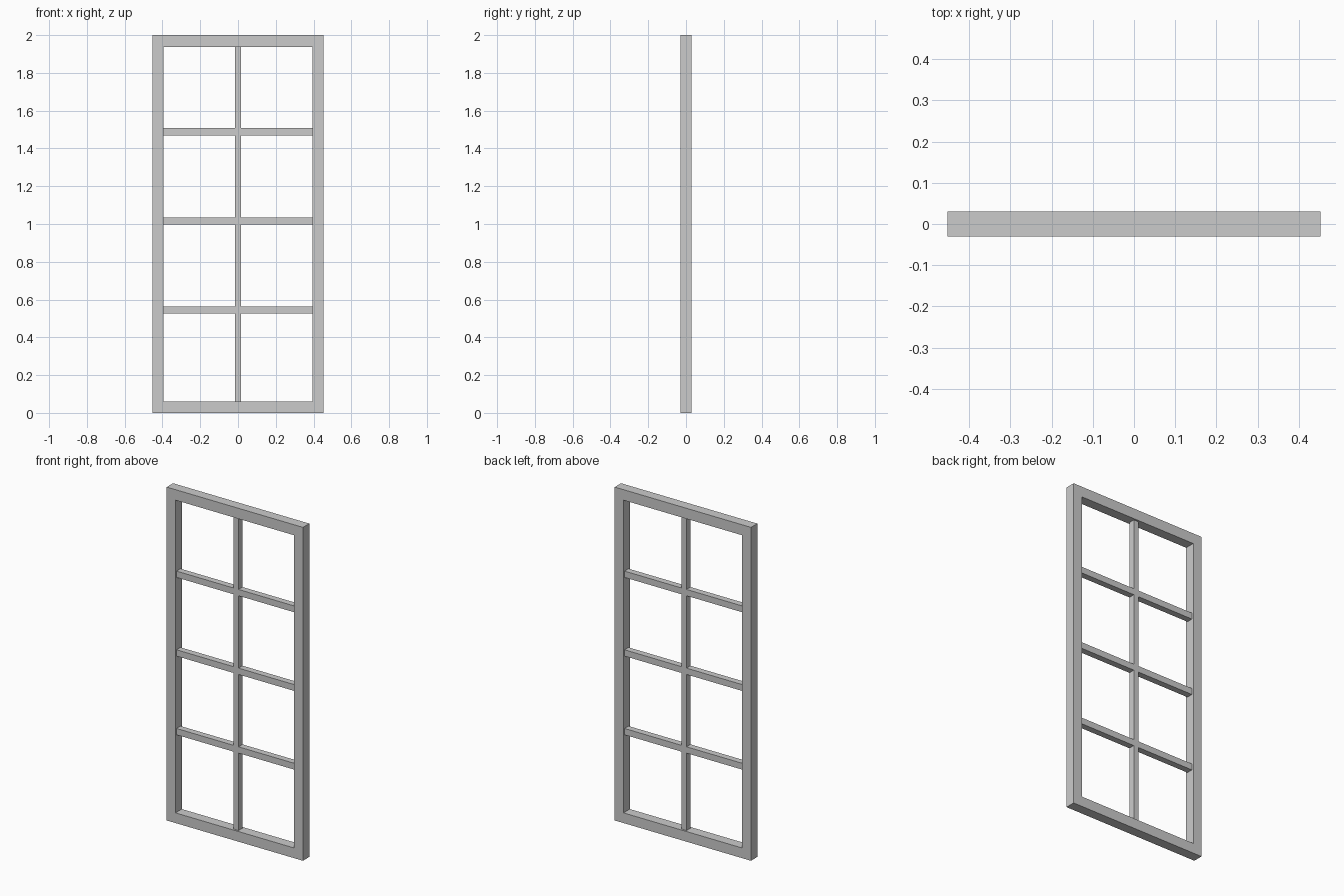
import bpy, bmesh

if "Cube" in bpy.data.objects:
    bpy.data.objects.remove(bpy.data.objects["Cube"])

W, WI = 0.452, 0.394           # outer and inner half widths
ZB, ZT = 0.061, 1.937          # opening bottom and top
BAR_W, BAR_H = 0.017, 0.019    # half sizes of the glazing bars


def lattice(name, xs, zs, solid, depth):
    """Fill chosen cells of an x/z grid, then extrude to one clean solid."""
    bm = bmesh.new()
    v = [[bm.verts.new((x, -depth / 2, z)) for z in zs] for x in xs]
    for i in range(len(xs) - 1):
        for j in range(len(zs) - 1):
            if solid(i, j):
                bm.faces.new((v[i][j], v[i + 1][j], v[i + 1][j + 1], v[i][j + 1]))
    bmesh.ops.delete(bm, geom=[p for p in bm.verts if not p.link_faces], context='VERTS')
    ext = bmesh.ops.extrude_face_region(bm, geom=bm.faces[:], use_keep_orig=True)
    moved = [g for g in ext["geom"] if isinstance(g, bmesh.types.BMVert)]
    bmesh.ops.translate(bm, verts=moved, vec=(0, depth, 0))
    bmesh.ops.recalc_face_normals(bm, faces=bm.faces[:])
    me = bpy.data.meshes.new(name)
    bm.to_mesh(me)
    bm.free()
    ob = bpy.data.objects.new(name, me)
    bpy.context.collection.objects.link(ob)
    return ob


# Outer frame: everything but the middle cell
lattice("window_frame", [-W, -WI, WI, W], [0, ZB, ZT, 2],
        lambda i, j: (i, j) != (1, 1), 0.06)

# Glazing bars: one upright and three crossbars, flush with each other
zs = [ZB]
for k in range(3):
    c = 0.544 + 0.472 * k
    zs += [c - BAR_H, c + BAR_H]
zs.append(ZT)
lattice("glazing_bars", [-WI, -BAR_W, BAR_W, WI], zs,
        lambda i, j: i == 1 or j % 2 == 1, 0.038)
